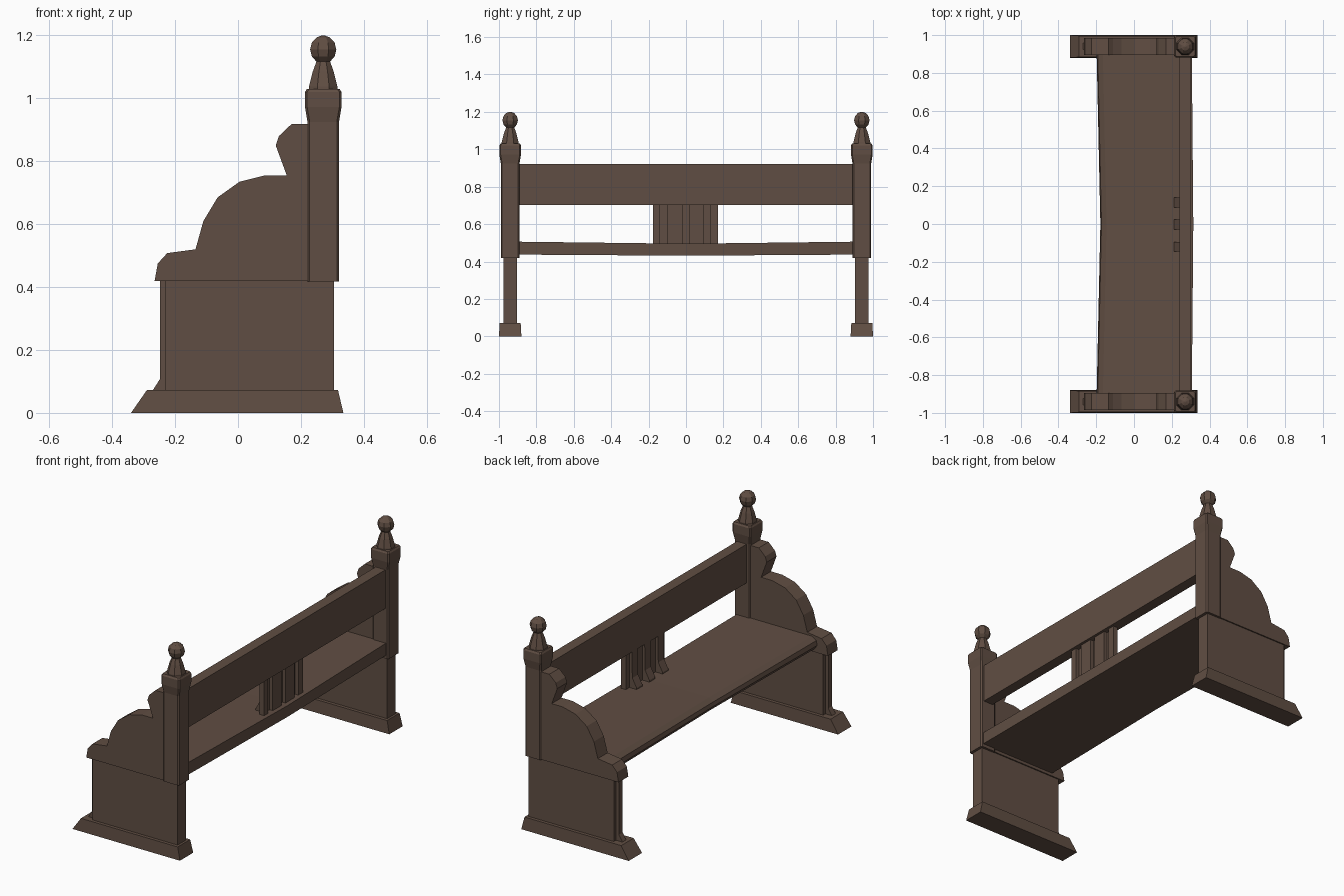
import bpy, bmesh, math

if "Cube" in bpy.data.objects:
    bpy.data.objects.remove(bpy.data.objects["Cube"])

wood = bpy.data.materials.new("dark brown wood")
wood.diffuse_color = (0.118, 0.076, 0.056, 1)
wood.use_nodes = True
wood.node_tree.nodes["Principled BSDF"].inputs["Base Color"].default_value = wood.diffuse_color


def loft(name, rings):
    """Join a list of equal-length point rings into a capped solid."""
    bm = bmesh.new()
    vs = [[bm.verts.new(p) for p in r] for r in rings]
    n = len(rings[0])
    for a, b in zip(vs, vs[1:]):
        for i in range(n):
            j = (i + 1) % n
            bm.faces.new((a[i], a[j], b[j], b[i]))
    bm.faces.new(vs[0][::-1])
    bm.faces.new(vs[-1])
    bmesh.ops.recalc_face_normals(bm, faces=bm.faces)
    me = bpy.data.meshes.new(name)
    bm.to_mesh(me)
    bm.free()
    me.materials.append(wood)
    ob = bpy.data.objects.new(name, me)
    bpy.context.collection.objects.link(ob)
    return ob


def extrude_y(name, prof, y0, y1):
    return loft(name, [[(x, y, z) for x, z in prof] for y in (y0, y1)])


def box(name, x0, x1, y0, y1, z0, z1):
    return extrude_y(name, [(x0, z0), (x1, z0), (x1, z1), (x0, z1)], y0, y1)


def square(cx, cy, h, z, c=0.007):
    """Square ring with small chamfered corners."""
    k = h - c
    pts = [(h, -k), (h, k), (k, h), (-k, h), (-h, k), (-h, -k), (-k, -h), (k, -h)]
    return [(cx + a, cy + b, z) for a, b in pts]


def circle(cx, cy, r, z, n=8):
    return [(cx + r * math.cos(2 * math.pi * (i + .5) / n),
             cy + r * math.sin(2 * math.pi * (i + .5) / n), z) for i in range(n)]


ARM = [(-0.265, 0.42), (-0.255, 0.475), (-0.225, 0.508), (-0.135, 0.52),
       (-0.11, 0.61), (-0.065, 0.685), (0.005, 0.735), (0.085, 0.755),
       (0.155, 0.755), (0.12, 0.85), (0.13, 0.88), (0.17, 0.918),
       (0.26, 0.918), (0.26, 0.42)]

for side, s in (("left", -1), ("right", 1)):
    y = 0.94 * s
    # foot with sloped front
    rings = []
    for x0, x1, h, z in ((-0.34, 0.335, 0.06, 0), (-0.29, 0.318, 0.056, 0.072)):
        rings.append([(x0, y - h, z), (x1, y - h, z), (x1, y + h, z), (x0, y + h, z)])
    loft(side + "_foot", rings)
    # lower panel and its front strip
    box(side + "_lower_panel", -0.23, 0.305, y - 0.037, y + 0.037, 0.07, 0.425)
    extrude_y(side + "_front_strip", [(-0.272, 0.07), (-0.248, 0.108), (-0.248, 0.425),
              (-0.225, 0.425), (-0.225, 0.07)], y - 0.017, y + 0.017)
    # scrolled arm
    extrude_y(side + "_arm", ARM, y - 0.044, y + 0.044)
    # post with flared head
    loft(side + "_post", [square(0.271, y, h, z) for h, z in
         ((0.05, 0.418), (0.05, 0.925), (0.058, 0.972), (0.058, 1.02), (0.052, 1.03))])
    # finial neck and ball
    loft(side + "_finial_neck", [circle(0.271, y, r, z) for r, z in
         ((0.05, 1.025), (0.049, 1.037), (0.036, 1.085), (0.023, 1.118))])
    prof = [(math.sin(math.pi * t / 6) * 0.045, 1.155 - 0.045 * math.cos(math.pi * t / 6))
            for t in range(1, 6)]
    loft(side + "_finial_ball", [circle(0.271, y, 0.004, 1.11)]
         + [circle(0.271, y, r, z) for r, z in prof] + [circle(0.271, y, 0.004, 1.2)])

# seat, worn toward the middle
SEAT = [(-0.165, 0.506), (0.306, 0.506), (0.306, 0.437), (-0.18, 0.437),
        (-0.198, 0.462), (-0.192, 0.488)]
rings = []
for i in range(7):
    y = -0.91 + 1.82 * i / 6
    w = 1 - abs(y) / 0.91
    rings.append([(x + w * (0.02 if x < 0 else 0.008), y, z - w * (0.011 if z > 0.48 else 0.006))
                  for x, z in SEAT])
loft("seat", rings)

# top back rail
box("back_rail", 0.242, 0.303, -0.9, 0.9, 0.702, 0.922)

# back slats
for i, (a, b) in enumerate(((-0.177, -0.14), (-0.10, -0.02), (0.015, 0.095), (0.13, 0.172))):
    box("back_slat_%d" % (i + 1), 0.258, 0.288, a, b, 0.485, 0.71)

# front slats with flared feet, covering the gaps
for i, c in enumerate((-0.12, -0.002, 0.113)):
    extrude_y("front_slat_%d" % (i + 1), [(0.213, 0.485), (0.213, 0.505), (0.24, 0.555),
              (0.243, 0.71), (0.268, 0.71), (0.268, 0.485)], c - 0.026, c + 0.026)
